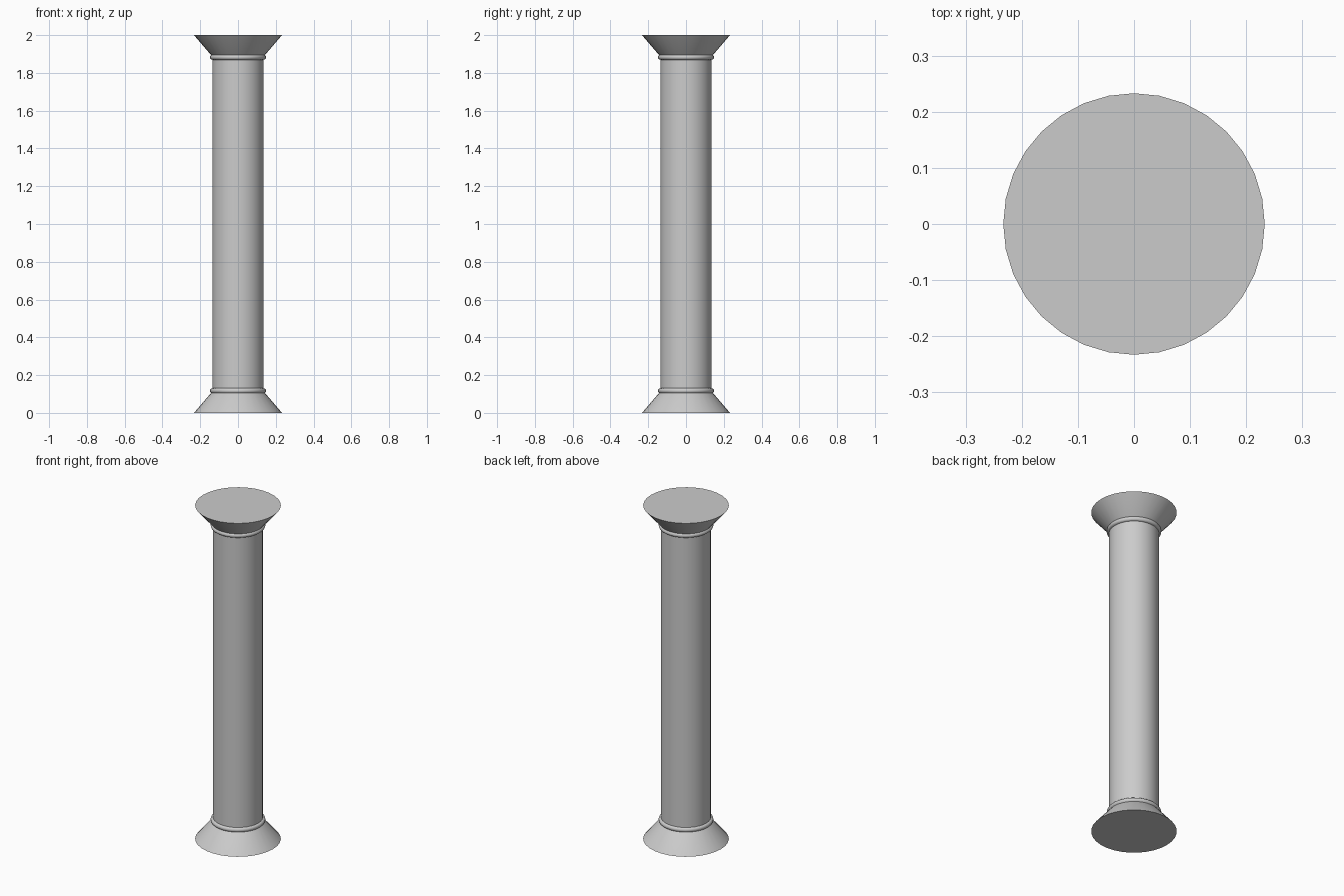
import bpy, bmesh, math

if "Cube" in bpy.data.objects:
    bpy.data.objects.remove(bpy.data.objects["Cube"])

SIDES = 32
SHAFT_R = 0.136


def lathe(name, profile, flip=False):
    """Spin an (r, z) profile round the z axis; r = 0 ends close the shape."""
    if flip:
        profile = [(r, 2 - z) for r, z in reversed(profile)]
    bm = bmesh.new()
    verts = [bm.verts.new((r, 0, z)) for r, z in profile]
    edges = [bm.edges.new(pair) for pair in zip(verts, verts[1:])]
    bmesh.ops.spin(bm, geom=verts + edges, cent=(0, 0, 0), axis=(0, 0, 1),
                   angle=math.tau, steps=SIDES, use_duplicate=False)
    bmesh.ops.remove_doubles(bm, verts=bm.verts, dist=1e-5)
    bmesh.ops.recalc_face_normals(bm, faces=bm.faces)
    mesh = bpy.data.meshes.new(name)
    bm.to_mesh(mesh)
    bm.free()
    obj = bpy.data.objects.new(name, mesh)
    bpy.context.collection.objects.link(obj)
    bpy.ops.object.select_all(action='DESELECT')
    obj.select_set(True)
    bpy.context.view_layer.objects.active = obj
    bpy.ops.object.shade_smooth_by_angle(angle=math.radians(35))
    return obj


# Plain round shaft
lathe("shaft", [(SHAFT_R, 0.12), (SHAFT_R, 1.88)])

# Flared foot with a rounded collar; the capital is the same shape upside down
flare = [(0, 0), (0.233, 0), (0.144, 0.104)]
collar = [(0.136 + 0.013 * math.cos(a), 0.117 + 0.0135 * math.sin(a))
          for a in (math.radians(d) for d in range(-60, 91, 25))]
for name, flip in (("base", False), ("capital", True)):
    lathe(name, flare + collar, flip)
